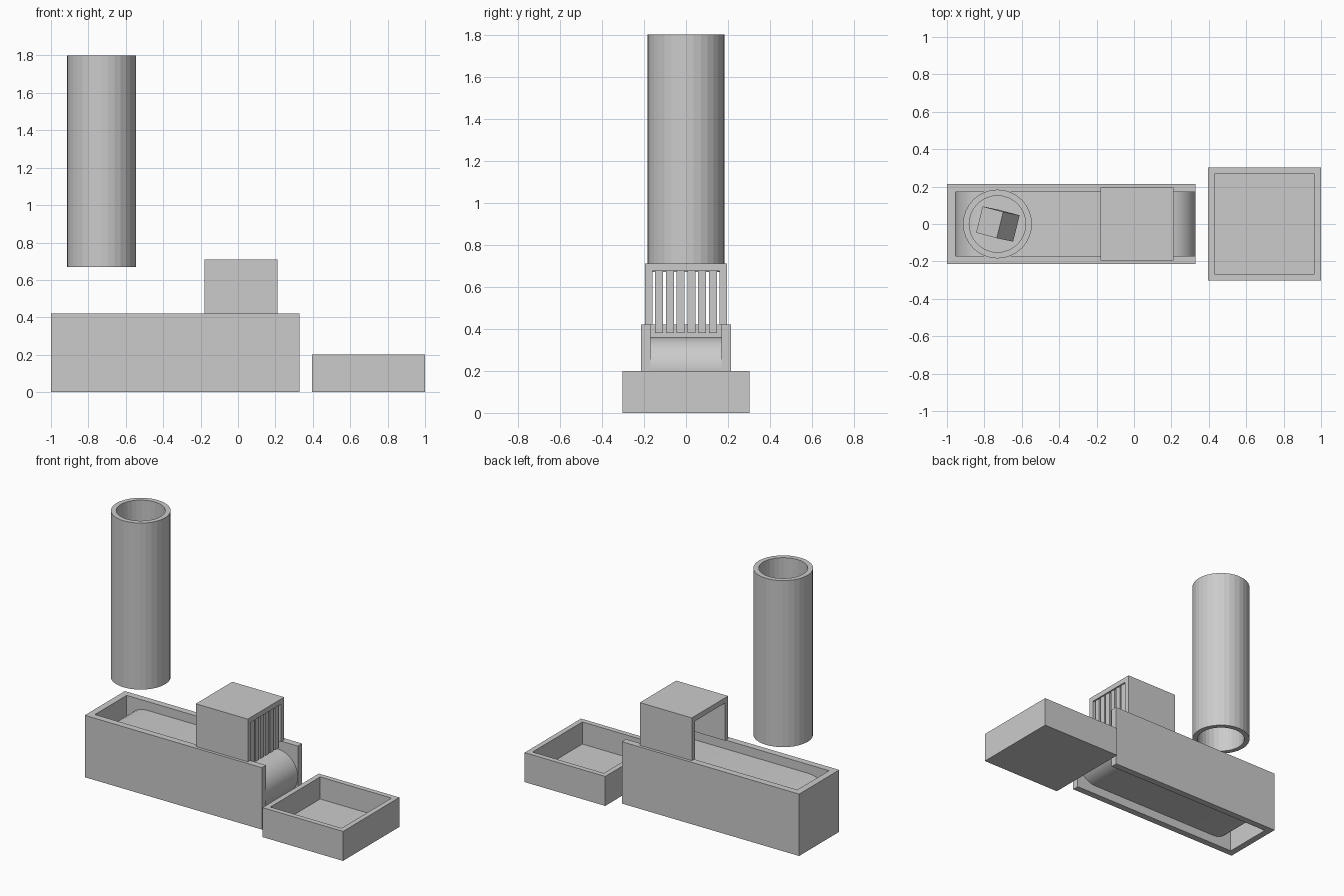
import bpy, bmesh, math
from mathutils import Matrix, Vector

if "Cube" in bpy.data.objects:
    bpy.data.objects.remove(bpy.data.objects["Cube"])


def finish(name, bm):
    bmesh.ops.recalc_face_normals(bm, faces=bm.faces)
    me = bpy.data.meshes.new(name)
    bm.to_mesh(me)
    bm.free()
    ob = bpy.data.objects.new(name, me)
    bpy.context.collection.objects.link(ob)
    return ob


def box(name, x, y, z):
    """Box from (min, max) pairs."""
    bm = bmesh.new()
    size = [b - a for a, b in (x, y, z)]
    mid = [(a + b) / 2 for a, b in (x, y, z)]
    bmesh.ops.create_cube(bm, size=1, matrix=Matrix.Translation(mid) @ Matrix.Diagonal((*size, 1)))
    return finish(name, bm)


def extrude_profile(name, points, direction):
    """Closed solid swept from a flat outline."""
    bm = bmesh.new()
    face = bm.faces.new([bm.verts.new(p) for p in points])
    ext = bmesh.ops.extrude_face_region(bm, geom=[face], use_keep_orig=True)
    verts = [g for g in ext["geom"] if isinstance(g, bmesh.types.BMVert)]
    bmesh.ops.translate(bm, verts=verts, vec=direction)
    return finish(name, bm)


def smooth(ob):
    bpy.ops.object.select_all(action='DESELECT')
    ob.select_set(True)
    bpy.context.view_layer.objects.active = ob
    bpy.ops.object.shade_smooth_by_angle(angle=math.radians(30))


# Conveyor frame: U shape in plan, open underneath and at the exit
W, I = 0.215, 0.17
plan = [(-1, -W), (0.33, -W), (0.33, -I), (-0.955, -I),
        (-0.955, I), (0.33, I), (0.33, W), (-1, W)]
extrude_profile("conveyor_frame", [(x, y, 0) for x, y in plan], Vector((0, 0, 0.42)))

# Belt: rounded-end loop
R, ZC, N = 0.15, 0.21, 16
loop = []
for cx, start in ((0.33 - R, -90), (-0.955 + R, 90)):
    for i in range(N + 1):
        a = math.radians(start + 180 * i / N)
        loop.append((cx + R * math.cos(a), -I, ZC + R * math.sin(a)))
smooth(extrude_profile("belt", loop, Vector((0, 2 * I, 0))))

# Scanner hood: inverted U tunnel
H, T = 0.195, 0.16
arch = [(-H, 0.42), (-H, 0.71), (H, 0.71), (H, 0.42),
        (T, 0.42), (T, 0.675), (-T, 0.675), (-T, 0.42)]
extrude_profile("hood", [(-0.18, y, z) for y, z in arch], Vector((0.39, 0, 0)))

# Hanging curtain strips at the exit
for i in range(6):
    c = (i - 2.5) * 0.0515
    box("curtain_strip", (0.185, 0.2), (c - 0.019, c + 0.019), (0.38, 0.68))

# Collection bin: inset the top and push it down
bin_ob = box("bin", (0.395, 1.0), (-0.302, 0.302), (0, 0.2))
bm = bmesh.new()
bm.from_mesh(bin_ob.data)
top = max(bm.faces, key=lambda f: f.calc_center_median().z)
bmesh.ops.inset_region(bm, faces=[top], thickness=0.049)
ext = bmesh.ops.extrude_discrete_faces(bm, faces=[top])
floor = ext["faces"][0]
bmesh.ops.translate(bm, verts=floor.verts, vec=(0, 0, -0.15))
bm.to_mesh(bin_ob.data)
bm.free()

# Drop tube: ring of wall quads, open through the middle
bm = bmesh.new()
S = 32
rings = []
for r, z in ((0.184, 0.67), (0.184, 1.8), (0.151, 1.8), (0.151, 0.67)):
    rings.append([bm.verts.new((-0.73 + r * math.cos(2 * math.pi * i / S),
                                r * math.sin(2 * math.pi * i / S), z)) for i in range(S)])
for k in range(4):
    a, b = rings[k], rings[(k + 1) % 4]
    for i in range(S):
        j = (i + 1) % S
        bm.faces.new((a[i], a[j], b[j], b[i]))
finish("drop_tube", bm)

# Tumbling block falling inside the tube
h = 0.0725
block = box("falling_block", (-h, h), (-h, h), (-h, h))
block.location = (-0.728, 0, 1.23)
block.rotation_euler = (math.radians(2), math.radians(-38), math.radians(-15))
